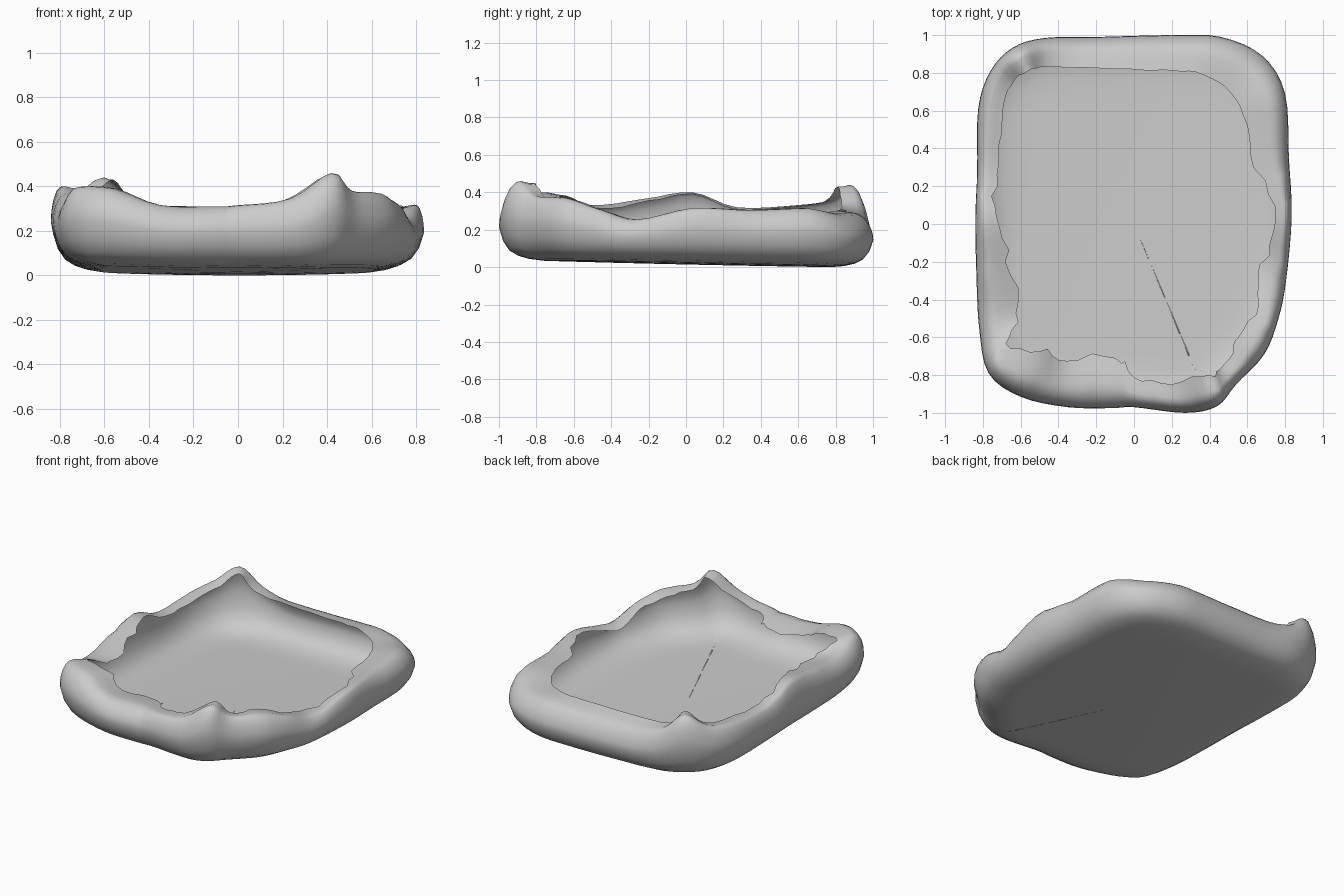
import bpy, bmesh, random
from mathutils import Vector

if "Cube" in bpy.data.objects:
    bpy.data.objects.remove(bpy.data.objects["Cube"])

random.seed(4)

# Stations round the bed: outer x, outer y, crest height, lip x, lip y
stations = [
    (0.00, -0.97, 0.320, 0.00, -0.80),
    (0.27, -1.00, 0.350, 0.20, -0.83),
    (0.44, -0.965, 0.465, 0.40, -0.81),
    (0.54, -0.85, 0.385, 0.46, -0.74),
    (0.69, -0.69, 0.375, 0.57, -0.60),
    (0.765, -0.50, 0.315, 0.65, -0.43),
    (0.805, -0.30, 0.260, 0.68, -0.22),
    (0.835, 0.04, 0.320, 0.75, 0.02),
    (0.82, 0.35, 0.312, 0.65, 0.30),
    (0.80, 0.69, 0.325, 0.58, 0.58),
    (0.68, 0.89, 0.325, 0.49, 0.72),
    (0.46, 0.99, 0.330, 0.33, 0.80),
    (0.20, 1.00, 0.325, 0.15, 0.81),
    (-0.20, 0.99, 0.325, -0.20, 0.825),
    (-0.47, 0.985, 0.345, -0.46, 0.83),
    (-0.64, 0.935, 0.445, -0.56, 0.81),
    (-0.76, 0.81, 0.365, -0.65, 0.74),
    (-0.825, 0.61, 0.335, -0.70, 0.55),
    (-0.83, 0.28, 0.325, -0.71, 0.26),
    (-0.84, 0.03, 0.405, -0.745, 0.04),
    (-0.835, -0.25, 0.370, -0.66, -0.20),
    (-0.82, -0.55, 0.340, -0.62, -0.47),
    (-0.77, -0.79, 0.400, -0.67, -0.63),
    (-0.60, -0.915, 0.400, -0.50, -0.67),
    (-0.35, -0.97, 0.325, -0.35, -0.705),
    (-0.12, -0.975, 0.320, -0.10, -0.70),
]
# Wall section: inset (share of FOOT below, of lip width above), height share
FOOT = 0.22
lower = [(1.0, 0.0), (0.7, 0.025), (0.45, 0.075), (0.25, 0.16), (0.1, 0.32)]
upper = [(0.0, 0.56), (0.02, 0.69), (0.09, 0.82), (0.22, 0.94),
         (0.36, 0.99), (0.5, 1.0), (0.75, 0.98)]


def spline(pts, sub):
    """Closed smooth curve through the points."""
    out, n = [], len(pts)
    for i in range(n):
        a, b, c, d = (Vector(pts[(i + k) % n]) for k in (-1, 0, 1, 2))
        for s in range(sub):
            t = s / sub
            out.append(0.5 * (2 * b + (c - a) * t + (2 * a - 5 * b + 4 * c - d) * t * t
                              + (3 * b - a - 3 * c + d) * t ** 3))
    return out


def base(p):
    """Slightly tilted, dished underside."""
    return 0.019 - 0.022 * p.y + 0.03 * p.x ** 2 + 0.005 * p.y ** 2


SUB = 4
rim = spline([s[:3] for s in stations], SUB)
lip = spline([(s[3], s[4], 0) for s in stations], SUB)
n = len(rim)

bm = bmesh.new()
columns = []
for i in range(n):
    o, crest = rim[i].xy, rim[i].z
    tan = rim[(i + 2) % n].xy - rim[i - 2].xy
    inward = Vector((-tan.y, tan.x)).normalized()
    ragged = 0.005 if o.y > 0.6 else 0.022
    inner = lip[i].xy + inward * random.uniform(-ragged, ragged)
    drop = 0.2 * max(0, (inner - o).length - 0.16)
    # the back rim slopes outward
    lean = 0.2 * min(1, max(0, (o.y - 0.7) / 0.2)) * min(1, max(0, (o.x + 0.55) / 0.25))
    col = []
    # underside
    foot = o + inward * FOOT
    for f in (0.25, 0.5, 0.75, 0.9):
        p = foot * f
        col.append(bm.verts.new((p.x, p.y, base(p))))
    # rounded outer wall
    for u, h in lower:
        p = o + inward * FOOT * u
        b = base(p)
        col.append(bm.verts.new((p.x, p.y, b + (crest - b) * h * (1 - lean))))
    # rolled rim folding inward
    for u, h in upper:
        p = o.lerp(inner, u)
        b = base(p)
        col.append(bm.verts.new((p.x, p.y, b + (crest - b) * h * (1 - lean * (1 - u)) - drop * u * u)))
    # open, ragged lip
    col.append(bm.verts.new((inner.x, inner.y, crest - drop - 0.01)))
    columns.append(col)

centre = bm.verts.new((0, 0, base(Vector((0, 0)))))
for i in range(n):
    a, b = columns[i], columns[(i + 1) % n]
    bm.faces.new((centre, b[0], a[0]))
    for k in range(len(a) - 1):
        bm.faces.new((a[k], b[k], b[k + 1], a[k + 1]))

# stand on the ground
low = min(v.co.z for v in bm.verts)
bmesh.ops.translate(bm, verts=bm.verts, vec=(0, 0, -low))

mesh = bpy.data.meshes.new("soft_bed_shell")
bm.to_mesh(mesh)
bm.free()
mesh.shade_smooth()
bed = bpy.data.objects.new("soft_bed_shell", mesh)
bpy.context.collection.objects.link(bed)
